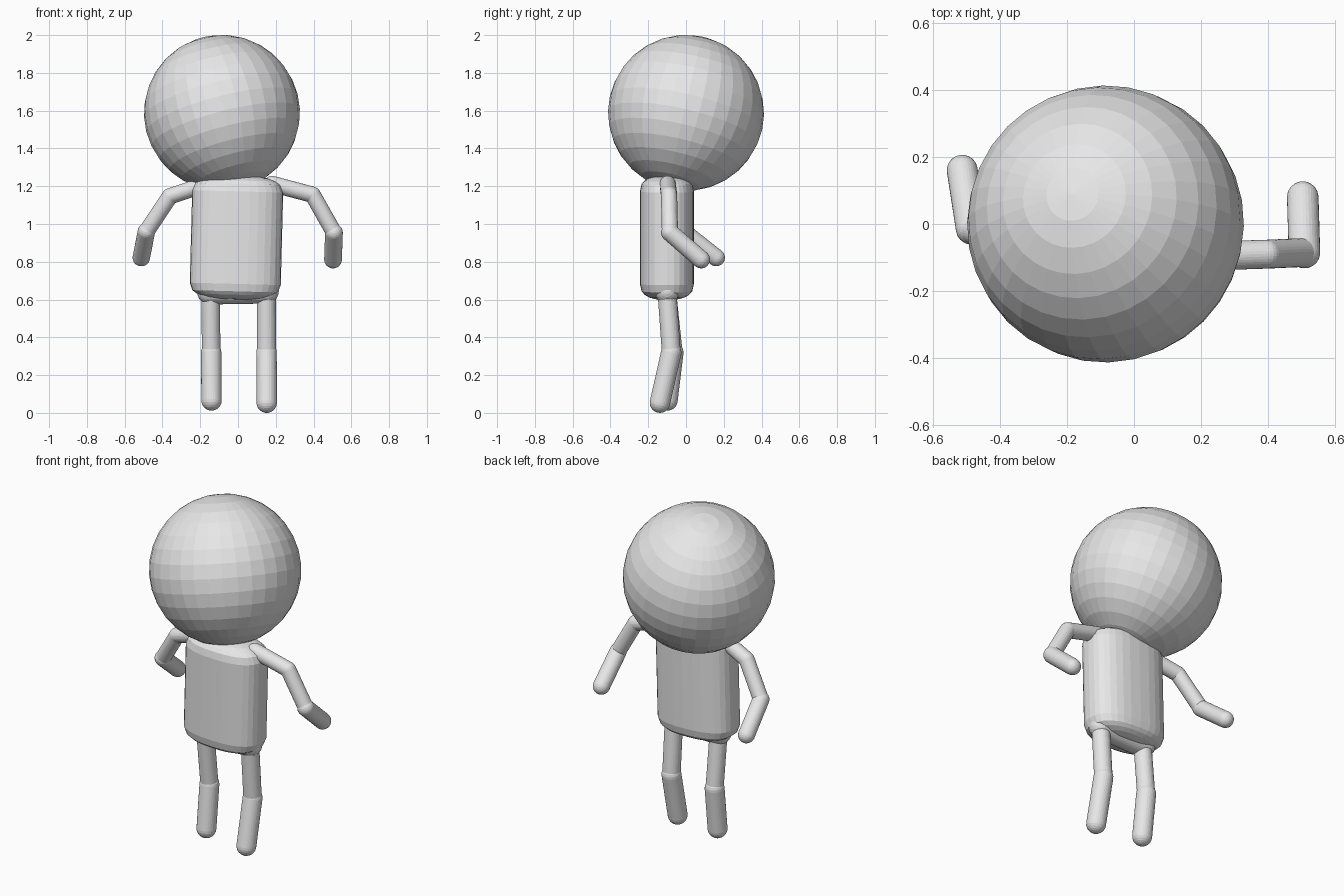
import bpy
import bmesh
import math
from mathutils import Vector, Matrix

cube = bpy.data.objects.get("Cube")
if cube:
    bpy.data.objects.remove(cube, do_unlink=True)

grey = bpy.data.materials.new("plain grey")
grey.use_nodes = True
colour = (0.8, 0.8, 0.8, 1)
grey.diffuse_color = colour
grey.node_tree.nodes["Principled BSDF"].inputs["Base Color"].default_value = colour

SIDES = 32


def finish(bm, name):
    bmesh.ops.recalc_face_normals(bm, faces=bm.faces)
    mesh = bpy.data.meshes.new(name)
    bm.to_mesh(mesh)
    bm.free()
    mesh.materials.append(grey)
    obj = bpy.data.objects.new(name, mesh)
    bpy.context.collection.objects.link(obj)
    return obj


def capsule(name, start, end, radius):
    """Round-ended rod: a sphere split at its equator and stretched."""
    a, b = Vector(start), Vector(end)
    axis = b - a
    bm = bmesh.new()
    bmesh.ops.create_uvsphere(bm, u_segments=SIDES, v_segments=12, radius=radius)
    ring = [e for e in bm.edges if all(abs(v.co.z) < 1e-4 for v in e.verts)]
    bmesh.ops.split_edges(bm, edges=ring)
    for f in bm.faces:
        if f.calc_center_median().z > 0:
            for v in f.verts:
                v.tag = True
    for v in bm.verts:
        if v.tag:
            v.co.z += axis.length
    rims = [e for e in bm.edges if e.is_boundary]
    bmesh.ops.bridge_loops(bm, edges=rims)
    turn = Vector((0, 0, 1)).rotation_difference(axis).to_matrix().to_4x4()
    bm.transform(Matrix.Translation(a) @ turn)
    return finish(bm, name)


def limb(side, parts, points, radii):
    for part, a, b, r in zip(parts, points, points[1:], radii):
        capsule(f"{side}_{part}", a, b, r)


# Head: faceted ball with a tilted pole
bm = bmesh.new()
bmesh.ops.create_uvsphere(bm, u_segments=SIDES, v_segments=16, radius=0.413)
tilt = Vector((0, 0, 1)).rotation_difference(Vector((-0.1, 0.09, 0.39)))
bm.transform(Matrix.Translation((-0.085, 0, 1.588)) @ tilt.to_matrix().to_4x4())
finish(bm, "head")

# Torso: rounded oval column with domed ends, leaning slightly
WIDTH, DEPTH, HALF, DOME, POWER = 0.241, 0.143, 0.33, 0.085, 2.5


def power(value, exponent):
    return math.copysign(abs(value) ** exponent, value)


bm = bmesh.new()
rings = []
steps = 6
for end in (-1, 1):
    for i in range(steps):
        t = (i + 0.5 if end < 0 else steps - 1 - i + 0.5) / steps
        if (end < 0 and i == steps - 1) or (end > 0 and i == 0):
            t = 1
        angle = t * math.pi / 2
        size = math.sin(angle) ** 0.8
        z = end * (HALF - DOME + DOME * max(math.cos(angle), 0) ** 0.8)
        rings.append([bm.verts.new((
            WIDTH * size * power(math.cos(u), 2 / POWER),
            DEPTH * size * power(math.sin(u), 2 / POWER), z))
            for u in (math.tau * k / SIDES for k in range(SIDES))])
for low, high in zip(rings, rings[1:]):
    for k in range(SIDES):
        n = (k + 1) % SIDES
        bm.faces.new((low[k], low[n], high[n], high[k]))
bm.faces.new(rings[0])
bm.faces.new(rings[-1])
bm.transform(Matrix.Translation((-0.008, -0.101, 0.928)) @ Matrix.Rotation(math.radians(1.5), 4, "Y"))
finish(bm, "torso")

# Pelvis bar between the hips
capsule("pelvis", (-0.15, -0.1, 0.64), (0.15, -0.1, 0.645), 0.066)

# Legs: thigh and shin
leg_parts = ("thigh", "shin")
limb("right", leg_parts, [(-0.145, -0.1, 0.63), (-0.142, -0.067, 0.32), (-0.14, -0.098, 0.066)], (0.049, 0.054))
limb("left", leg_parts, [(0.15, -0.1, 0.63), (0.151, -0.078, 0.32), (0.152, -0.138, 0.054)], (0.05, 0.054))

# Arms: shoulder piece, upper arm and forearm
arm_parts = ("shoulder", "upper_arm", "forearm")
limb("right", arm_parts, [(-0.17, -0.1, 1.21), (-0.36, -0.06, 1.147), (-0.485, -0.015, 0.96),
                          (-0.512, 0.16, 0.822)], (0.043, 0.043, 0.046))
limb("left", arm_parts, [(0.18, -0.097, 1.212), (0.395, -0.09, 1.155), (0.508, -0.085, 0.955),
                         (0.503, 0.08, 0.812)], (0.043, 0.043, 0.047))
